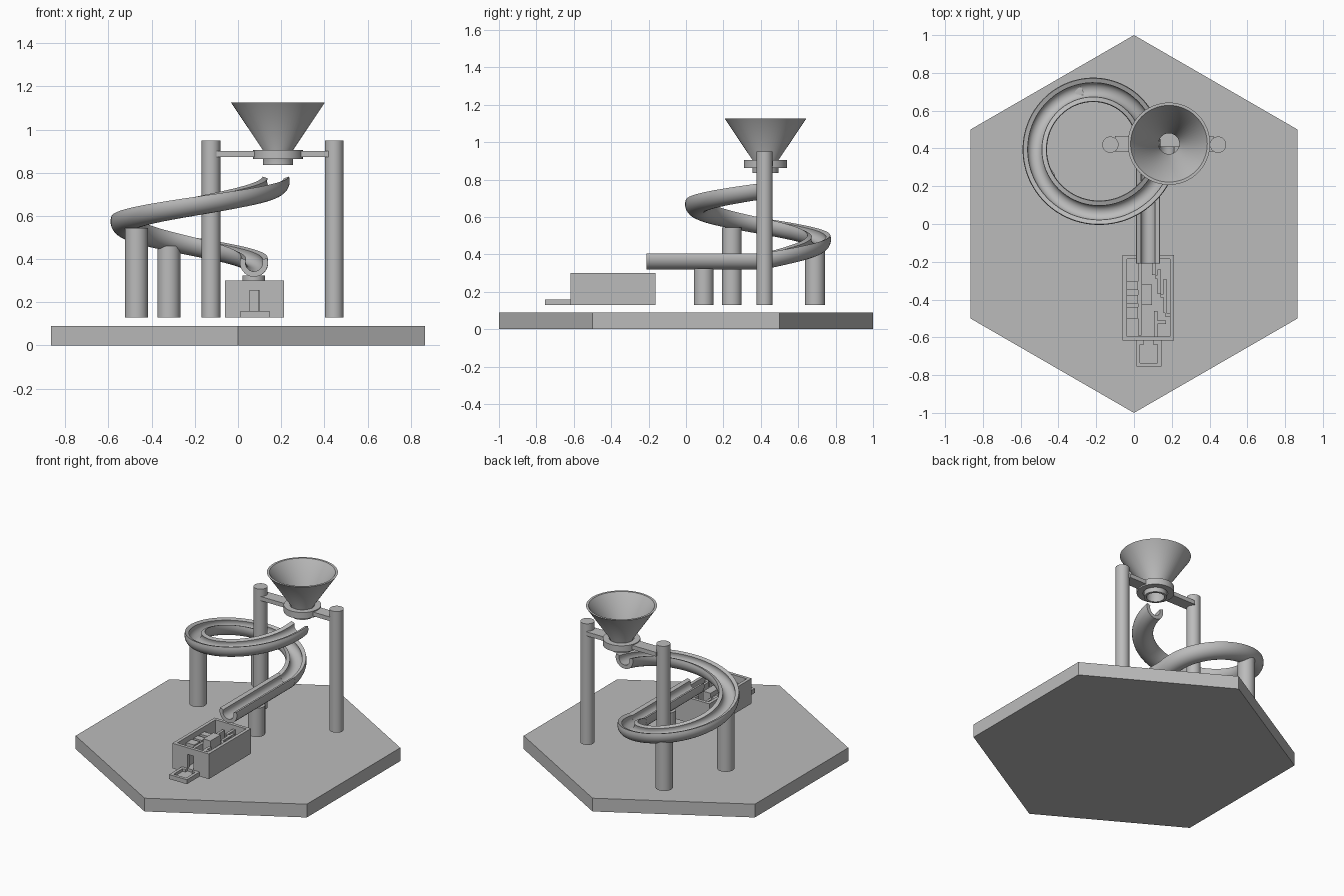
import bpy, bmesh, math

old = bpy.data.objects.get("Cube")
if old:
    bpy.data.objects.remove(old, do_unlink=True)

grey = bpy.data.materials.new("plain_grey")
grey.use_nodes = True
GREY = (0.5, 0.5, 0.5, 1)
grey.diffuse_color = GREY
grey.node_tree.nodes["Principled BSDF"].inputs["Base Color"].default_value = GREY


def finish(name, bm, smooth=False):
    bmesh.ops.recalc_face_normals(bm, faces=bm.faces)
    mesh = bpy.data.meshes.new(name)
    bm.to_mesh(mesh)
    bm.free()
    mesh.materials.append(grey)
    ob = bpy.data.objects.new(name, mesh)
    bpy.context.collection.objects.link(ob)
    if smooth:
        bpy.ops.object.select_all(action='DESELECT')
        ob.select_set(True)
        bpy.context.view_layer.objects.active = ob
        bpy.ops.object.shade_smooth_by_angle(angle=math.radians(35))
    return ob


def box(bm, x0, x1, y0, y1, z0, z1):
    verts = bmesh.ops.create_cube(bm, size=1)["verts"]
    for v in verts:
        v.co.x = x1 if v.co.x > 0 else x0
        v.co.y = y1 if v.co.y > 0 else y0
        v.co.z = z1 if v.co.z > 0 else z0


def post(name, x, y, r, z0, z1):
    bm = bmesh.new()
    bmesh.ops.create_cone(bm, cap_ends=True, segments=40, radius1=r, radius2=r, depth=z1 - z0)
    bmesh.ops.translate(bm, verts=bm.verts, vec=(x, y, (z0 + z1) / 2))
    finish(name, bm, True)


def loft(name, rings, closed=False):
    """Skin a series of closed cross-sections, capping the ends if open."""
    bm = bmesh.new()
    rows = [[bm.verts.new(p) for p in ring] for ring in rings]
    n = len(rows[0])
    pairs = list(zip(rows, rows[1:])) + ([(rows[-1], rows[0])] if closed else [])
    for a, b in pairs:
        for j in range(n):
            k = (j + 1) % n
            bm.faces.new((a[j], a[k], b[k], b[j]))
    if not closed:
        bm.faces.new(rows[0])
        bm.faces.new(rows[-1][::-1])
    return finish(name, bm, True)


def lathe(name, profile, x, y, steps=64):
    rings = []
    for i in range(steps):
        a = math.tau * i / steps
        rings.append([(x + r * math.cos(a), y + r * math.sin(a), z) for r, z in profile])
    loft(name, rings, closed=True)


# Hexagonal base
bm = bmesh.new()
lower = [bm.verts.new((math.sin(math.tau * i / 6), math.cos(math.tau * i / 6), 0)) for i in range(6)]
face = bm.faces.new(lower)
top = bmesh.ops.extrude_face_region(bm, geom=[face])["geom"]
bmesh.ops.translate(bm, verts=[v for v in top if isinstance(v, bmesh.types.BMVert)], vec=(0, 0, 0.09))
finish("hexagon_base", bm)

# Posts
FLOOR = 0.13
post("left_tall_post", 0.445, 0.42, 0.043, FLOOR, 0.95)
post("right_tall_post", -0.125, 0.42, 0.043, FLOOR, 0.95)
post("side_track_post", -0.47, 0.245, 0.053, FLOOR, 0.545)
post("back_track_post", -0.32, 0.69, 0.053, FLOOR, 0.46)
post("front_track_post", 0.073, 0.095, 0.053, FLOOR, 0.325)

# Funnel, its collar and the two holding arms
FX, FY = 0.185, 0.425
lathe("funnel", [(0.07, 0.835), (0.07, 0.905), (0.218, 1.126), (0.203, 1.126),
                 (0.055, 0.905), (0.055, 0.835)], FX, FY)
lathe("funnel_collar", [(0.076, 0.863), (0.115, 0.863), (0.115, 0.906), (0.076, 0.906)], FX, FY)
for name, x0, x1 in (("right_arm", -0.1, 0.09), ("left_arm", 0.28, 0.42)):
    bm = bmesh.new()
    box(bm, x0, x1, 0.385, 0.465, 0.872, 0.9)
    finish(name, bm)

# Gutter cross-section: a thick arc open at the top
R_OUT, R_IN, ARC = 0.065, 0.04, 16
lip = math.radians(20)
angles = [lip - (math.pi + 2 * lip) * i / ARC for i in range(ARC + 1)]
section = [(R_OUT * math.cos(a), R_OUT * math.sin(a)) for a in angles]
section += [(R_IN * math.cos(a), R_IN * math.sin(a)) for a in reversed(angles)]

# Spiral gutter: one clockwise turn that sinks and tightens
CX, CY, TOP_Z, END_Z, TURN = -0.2, 0.41, 0.76, 0.383, 96
rings = []
for i in range(TURN + 1):
    t = i / TURN
    a, r, z = -math.tau * t, 0.375 - 0.1 * t, TOP_Z + (END_Z - TOP_Z) * t
    rings.append([(CX + (r + u) * math.cos(a), CY + (r + u) * math.sin(a), z + w) for u, w in section])
loft("spiral_gutter", rings)

# Straight exit gutter
loft("exit_gutter", [[(0.074 + u, y, END_Z + w) for u, w in section] for y in (CY, -0.21)])

# Sorting box: floor, walls and doorway
X0, X1, Y0, Y1, TOP = -0.06, 0.213, -0.617, -0.164, 0.3
D0, D1, WALL, BED = 0.053, 0.1, 0.022, 0.16
bm = bmesh.new()
box(bm, X0, X1, Y0, Y1, FLOOR, BED)
box(bm, X0, X0 + WALL, Y0, Y1, BED, TOP)
box(bm, X1 - WALL, X1, Y0, Y1, BED, TOP)
box(bm, X0 + WALL, X1 - WALL, Y1 - WALL, Y1, BED, TOP)
box(bm, X0 + WALL, D0, Y0, Y0 + WALL, BED, TOP)
box(bm, D1, X1 - WALL, Y0, Y0 + WALL, BED, TOP)
box(bm, D0, D1, Y0, Y0 + WALL, 0.255, TOP)
finish("sorting_box", bm)

# Maze blocks inside the box
bm = bmesh.new()
for y0, y1 in ((-0.35, -0.305), (-0.42, -0.375), (-0.5, -0.44)):
    box(bm, -0.038, 0.022, y0, y1, BED, 0.265)
box(bm, 0.04, 0.095, -0.43, -0.32, BED, 0.285)
box(bm, 0.022, 0.04, -0.59, -0.2, BED, 0.255)
for i in range(3):
    box(bm, 0.095 + 0.03 * i, 0.113 + 0.03 * i, -0.27 - 0.1 * i, -0.19 - 0.05 * i, BED, 0.275)
    box(bm, 0.113 + 0.026 * i, 0.14 + 0.025 * i, -0.29 - 0.1 * i, -0.27 - 0.1 * i, BED, 0.275)
box(bm, 0.105, 0.125, -0.595, -0.46, BED, 0.265)
box(bm, 0.125, 0.17, -0.53, -0.51, BED, 0.265)
finish("maze_blocks", bm)

# Rimmed catch tray in front of the doorway
bm = bmesh.new()
box(bm, 0.012, 0.145, -0.755, Y0, FLOOR, 0.142)
box(bm, 0.012, 0.032, -0.755, Y0, 0.142, BED)
box(bm, 0.125, 0.145, -0.755, Y0, 0.142, BED)
box(bm, 0.032, 0.125, -0.755, -0.735, 0.142, BED)
for x0, x1 in ((0.032, D0), (D1, 0.125)):
    box(bm, x0, x1, Y0 - 0.02, Y0, 0.142, BED)
finish("catch_tray", bm)
